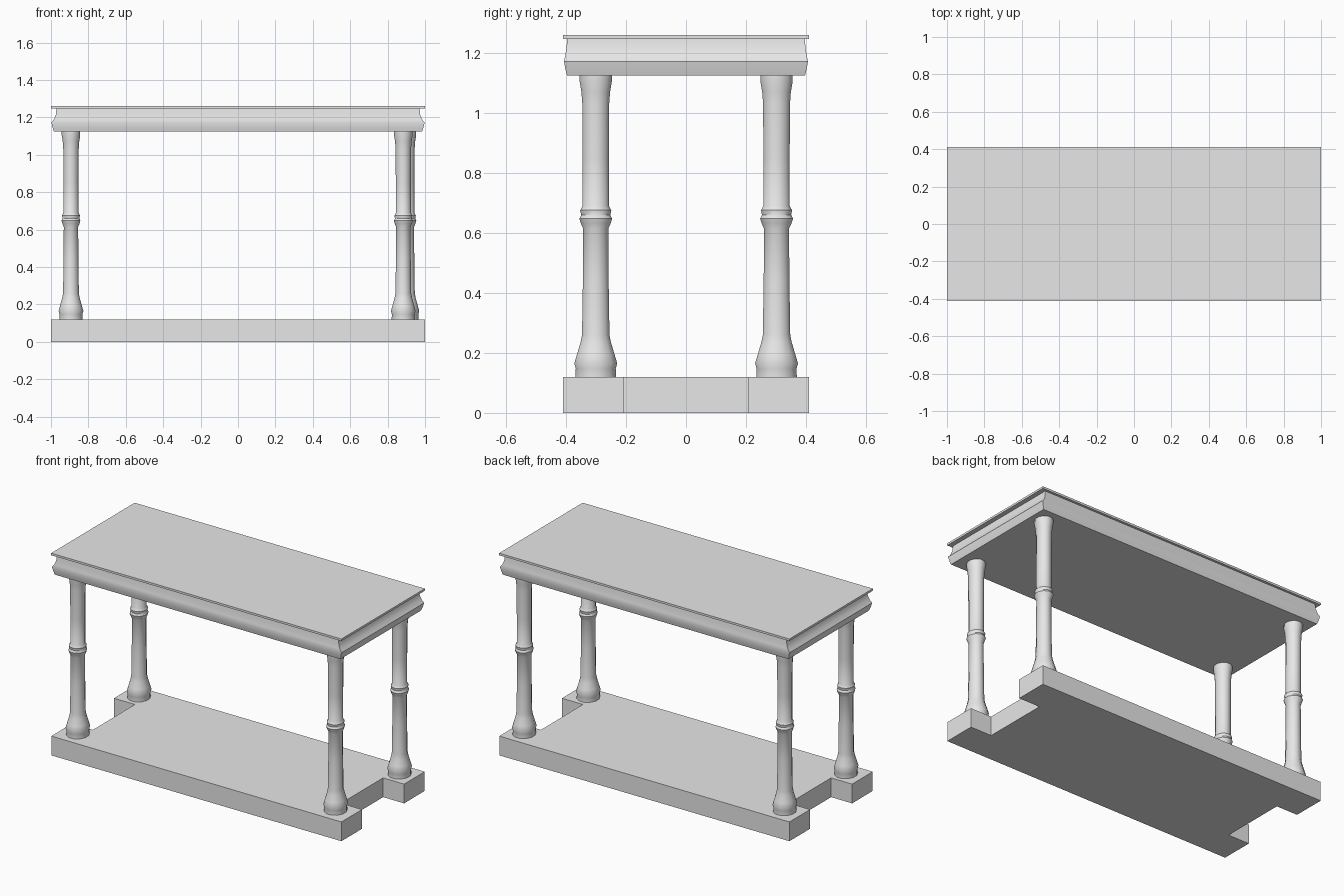
import bpy, bmesh, math

cube = bpy.data.objects.get("Cube")
if cube:
    bpy.data.objects.remove(cube, do_unlink=True)

grey = bpy.data.materials.new("plain grey")
grey.use_nodes = True
grey.diffuse_color = (0.8, 0.8, 0.8, 1)
grey.node_tree.nodes["Principled BSDF"].inputs["Base Color"].default_value = (0.8, 0.8, 0.8, 1)


def loft(name, rings, smooth=True):
    """Skin equal-length rings of points, closing both ends."""
    bm = bmesh.new()
    loops = [[bm.verts.new(p) for p in ring] for ring in rings]
    n = len(loops[0])
    for low, high in zip(loops, loops[1:]):
        for i in range(n):
            j = (i + 1) % n
            bm.faces.new((low[i], low[j], high[j], high[i]))
    bm.faces.new(loops[0][::-1])
    bm.faces.new(loops[-1])
    bmesh.ops.recalc_face_normals(bm, faces=bm.faces)
    mesh = bpy.data.meshes.new(name)
    bm.to_mesh(mesh)
    bm.free()
    mesh.materials.append(grey)
    obj = bpy.data.objects.new(name, mesh)
    bpy.context.collection.objects.link(obj)
    if smooth:
        bpy.ops.object.select_all(action="DESELECT")
        obj.select_set(True)
        bpy.context.view_layer.objects.active = obj
        bpy.ops.object.shade_smooth_by_angle(angle=math.radians(35))
    return obj


def rectangle(hx, hy, z):
    return [(-hx, -hy, z), (hx, -hy, z), (hx, hy, z), (-hx, hy, z)]


# Base slab, notched in the middle of each short end
W, D, NX, NY = 1.0, 0.41, 0.855, 0.207
half = [(W, -D), (W, -NY), (NX, -NY), (NX, NY), (W, NY), (W, D)]
outline = half + [(-x, -y) for x, y in half]
loft("base", [[(x, y, z) for x, y in outline] for z in (0, 0.12)], smooth=False)

# Moulded table frame and thin top board
frame = [(0.984, 0.397, 1.125), (0.991, 0.402, 1.145), (0.998, 0.407, 1.172),
         (0.984, 0.403, 1.19), (0.974, 0.399, 1.215), (0.971, 0.396, 1.248)]
loft("table_frame", [rectangle(*r) for r in frame])
loft("table_top", [rectangle(W, 0.411, z) for z in (1.247, 1.26)], smooth=False)

# Turned legs: flared foot, shaft, middle ring and flared head
leg = [(0.068, 0.118), (0.067, 0.148), (0.072, 0.165), (0.063, 0.195), (0.051, 0.235),
       (0.046, 0.26), (0.043, 0.45), (0.042, 0.615), (0.050, 0.632), (0.055, 0.648),
       (0.049, 0.66), (0.052, 0.676), (0.044, 0.69), (0.044, 0.85), (0.045, 1.03),
       (0.048, 1.07), (0.054, 1.105), (0.054, 1.127)]
SIDES = 12
SPOTS = {"front_left_leg": (0.884, -0.301), "back_left_leg": (0.903, 0.302),
         "front_right_leg": (-0.893, -0.301), "back_right_leg": (-0.893, 0.302)}
for name, (cx, cy) in SPOTS.items():
    rings = []
    for r, z in leg:
        angles = [2 * math.pi * (i + 0.5) / SIDES for i in range(SIDES)]
        rings.append([(cx + 0.95 * r * math.cos(a), cy + 1.03 * r * math.sin(a), z)
                      for a in angles])
    loft(name, rings)
